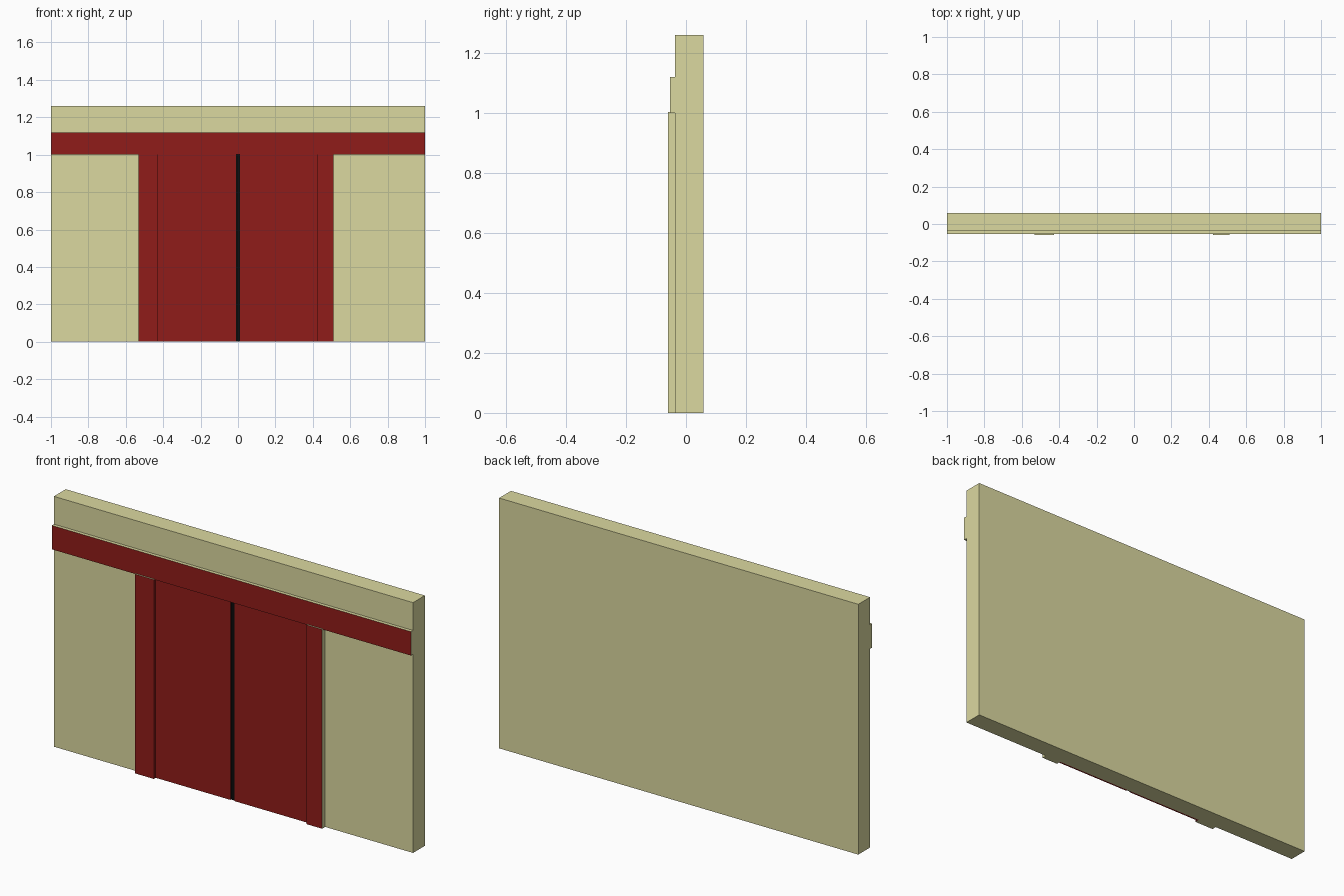
import bpy, bmesh
from mathutils import Vector

if "Cube" in bpy.data.objects:
    bpy.data.objects.remove(bpy.data.objects["Cube"])


def material(name, rgb):
    m = bpy.data.materials.new(name)
    m.diffuse_color = (*rgb, 1)
    m.use_nodes = True
    m.node_tree.nodes["Principled BSDF"].inputs["Base Color"].default_value = m.diffuse_color
    return m


cream = material("cream", (0.71, 0.69, 0.35))
red = material("red", (0.28, 0.012, 0.010))
black = material("black", (0.003, 0.003, 0.003))


def box(name, x, y, z, body=cream, front=None, painted=(0, -1, 0)):
    """Box from ranges; the front (and one optional side) takes the front colour."""
    bm = bmesh.new()
    bmesh.ops.create_cube(bm, size=1)
    for v in bm.verts:
        v.co = [r[0] if c < 0 else r[1] for c, r in zip(v.co, (x, y, z))]
    bmesh.ops.recalc_face_normals(bm, faces=bm.faces)
    side = Vector(painted)
    for f in bm.faces:
        f.normal_update()
        if front and (f.normal.y < -0.9 or f.normal.dot(side) > 0.9):
            f.material_index = 1
    me = bpy.data.meshes.new(name)
    bm.to_mesh(me)
    bm.free()
    me.materials.append(body)
    me.materials.append(front or body)
    ob = bpy.data.objects.new(name, me)
    bpy.context.collection.objects.link(ob)
    return ob


# Wall slab
WALL = -0.036
box("wall", (-1, 1), (WALL, 0.058), (0, 1.26))

# Red band across the wall above the doorway
box("lintel_band", (-1, 1), (-0.053, WALL), (1.0, 1.12), front=red)

# Door posts, red on the front and on the face towards the doors
box("left_post", (-0.533, -0.427), (-0.06, WALL), (0, 1.003), front=red, painted=(1, 0, 0))
box("right_post", (0.423, 0.511), (-0.06, WALL), (0, 1.003), front=red, painted=(-1, 0, 0))

# Door leaves with a dark gap between them
box("left_door", (-0.427, -0.011), (-0.045, WALL), (0, 1.0), body=red)
box("right_door", (0.011, 0.423), (-0.045, WALL), (0, 1.0), body=red)
box("door_gap", (-0.011, 0.011), (-0.04, WALL), (0, 1.0), body=black)
